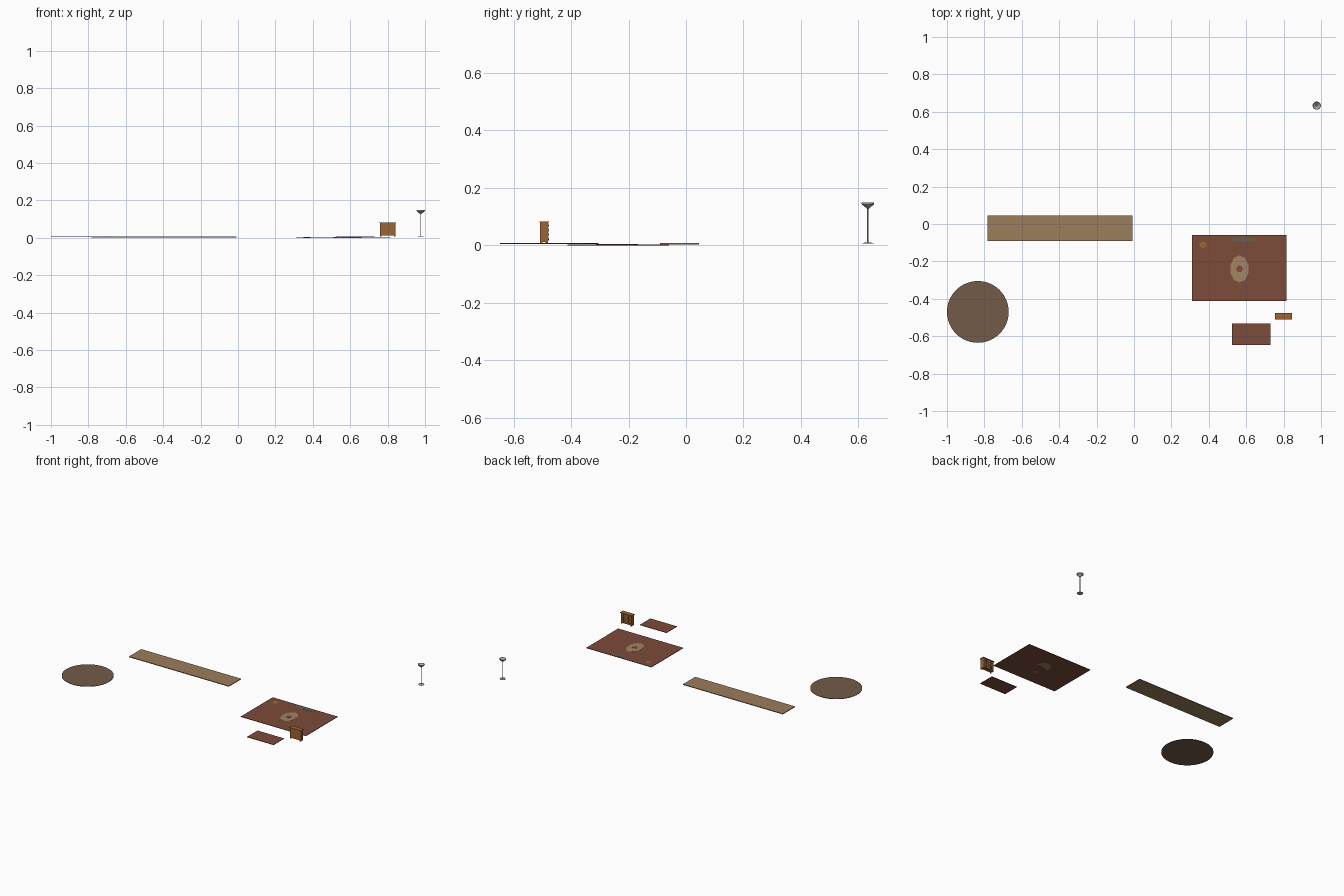
import bpy, bmesh, math

if "Cube" in bpy.data.objects:
    bpy.data.objects.remove(bpy.data.objects["Cube"])


def mat(name, r, g, b):
    m = bpy.data.materials.new(name)
    m.diffuse_color = (r, g, b, 1)
    m.use_nodes = True
    m.node_tree.nodes["Principled BSDF"].inputs["Base Color"].default_value = m.diffuse_color
    return m


red = mat("rust red", 0.20, 0.072, 0.042)
tan = mat("tan", 0.33, 0.205, 0.108)
brown = mat("dull brown", 0.17, 0.105, 0.065)
beige = mat("beige", 0.36, 0.23, 0.125)
wood = mat("orange wood", 0.33, 0.13, 0.035)
dark = mat("dark brass", 0.06, 0.035, 0.02)
grey = mat("metal grey", 0.40, 0.40, 0.40)
green = mat("grey green", 0.14, 0.11, 0.075)


def finish(name, bm, material):
    bmesh.ops.recalc_face_normals(bm, faces=bm.faces)
    me = bpy.data.meshes.new(name)
    bm.to_mesh(me)
    bm.free()
    me.materials.append(material)
    ob = bpy.data.objects.new(name, me)
    bpy.context.collection.objects.link(ob)
    return ob


def box(name, x0, x1, y0, y1, z0, z1, material):
    bm = bmesh.new()
    bmesh.ops.create_cube(bm, size=1)
    for v in bm.verts:
        v.co = ((x0 + x1) / 2 + v.co.x * (x1 - x0),
                (y0 + y1) / 2 + v.co.y * (y1 - y0),
                (z0 + z1) / 2 + v.co.z * (z1 - z0))
    return finish(name, bm, material)


def plate(name, x, y, rx, ry, z0, z1, material, sides):
    bm = bmesh.new()
    bmesh.ops.create_cone(bm, cap_ends=True, segments=sides, radius1=1, radius2=1, depth=1)
    for v in bm.verts:
        v.co = (x + v.co.x * rx, y + v.co.y * ry, (z0 + z1) / 2 + v.co.z * (z1 - z0))
    return finish(name, bm, material)


def lathe(name, x, y, profile, material, sides=32):
    bm = bmesh.new()
    rings = [[bm.verts.new((x + r * math.cos(2 * math.pi * i / sides),
                            y + r * math.sin(2 * math.pi * i / sides), z))
              for i in range(sides)] for r, z in profile]
    for a, b in zip(rings, rings[1:]):
        for i in range(sides):
            j = (i + 1) % sides
            bm.faces.new((a[i], a[j], b[j], b[i]))
    bm.faces.new(rings[0])
    bm.faces.new(rings[-1])
    return finish(name, bm, material)


# Floor rugs
box("large_rug", 0.31, 0.815, -0.413, -0.06, 0.0, 0.003, red)
box("small_mat", 0.523, 0.729, -0.647, -0.531, 0.004, 0.007, red)
box("runner_rug", -0.782, -0.008, -0.09, 0.045, 0.003, 0.008, tan)
plate("round_rug", -0.835, -0.47, 0.165, 0.165, 0.004, 0.007, brown, 64)

# Worn patches on the large rug
plate("rug_medallion", 0.564, -0.24, 0.05, 0.073, -0.0, 0.0036, beige, 10)
plate("medallion_centre", 0.564, -0.24, 0.018, 0.018, 0.003, 0.0042, red, 12)
plate("rug_green_patch", 0.585, -0.083, 0.075, 0.014, 0.003, 0.0033, green, 8)
plate("rug_orange_patch", 0.369, -0.112, 0.021, 0.019, 0.003, 0.0033, wood, 6)

# Small drawer cabinet, drawers face the back (+y)
cx0, cx1, cy0, cy1 = 0.758, 0.842, -0.508, -0.481
box("cabinet_body", cx0, cx1, cy0, cy1, 0.012, 0.079, wood)
box("cabinet_top", cx0 - 0.004, cx1 + 0.004, cy0 - 0.002, cy1 + 0.004, 0.079, 0.083, wood)
for i, x in enumerate((cx0, cx1 - 0.008)):
    for j, y in enumerate((cy0, cy1 - 0.008)):
        box(f"cabinet_foot_{i}{j}", x, x + 0.008, y, y + 0.008, 0.006, 0.012, wood)
for c in range(2):
    for r in range(4):
        x = cx0 + 0.003 + c * 0.040
        z = 0.014 + r * 0.016
        box(f"drawer_{c}{r}", x, x + 0.038, cy1, cy1 + 0.002, z, z + 0.014, wood)
        box(f"drawer_knob_{c}{r}", x + 0.016, x + 0.022, cy1 + 0.002, cy1 + 0.005,
            z + 0.005, z + 0.009, dark)

# Slim floor stand with a shallow bowl
stand = lathe("floor_stand", 0.977, 0.633, [
    (0.019, 0.006), (0.019, 0.008), (0.003, 0.010), (0.0022, 0.012), (0.0022, 0.126),
    (0.005, 0.129), (0.021, 0.142), (0.022, 0.148), (0.020, 0.148), (0.005, 0.134)], grey)
bpy.context.view_layer.objects.active = stand
stand.select_set(True)
bpy.ops.object.shade_smooth_by_angle(angle=math.radians(30))
